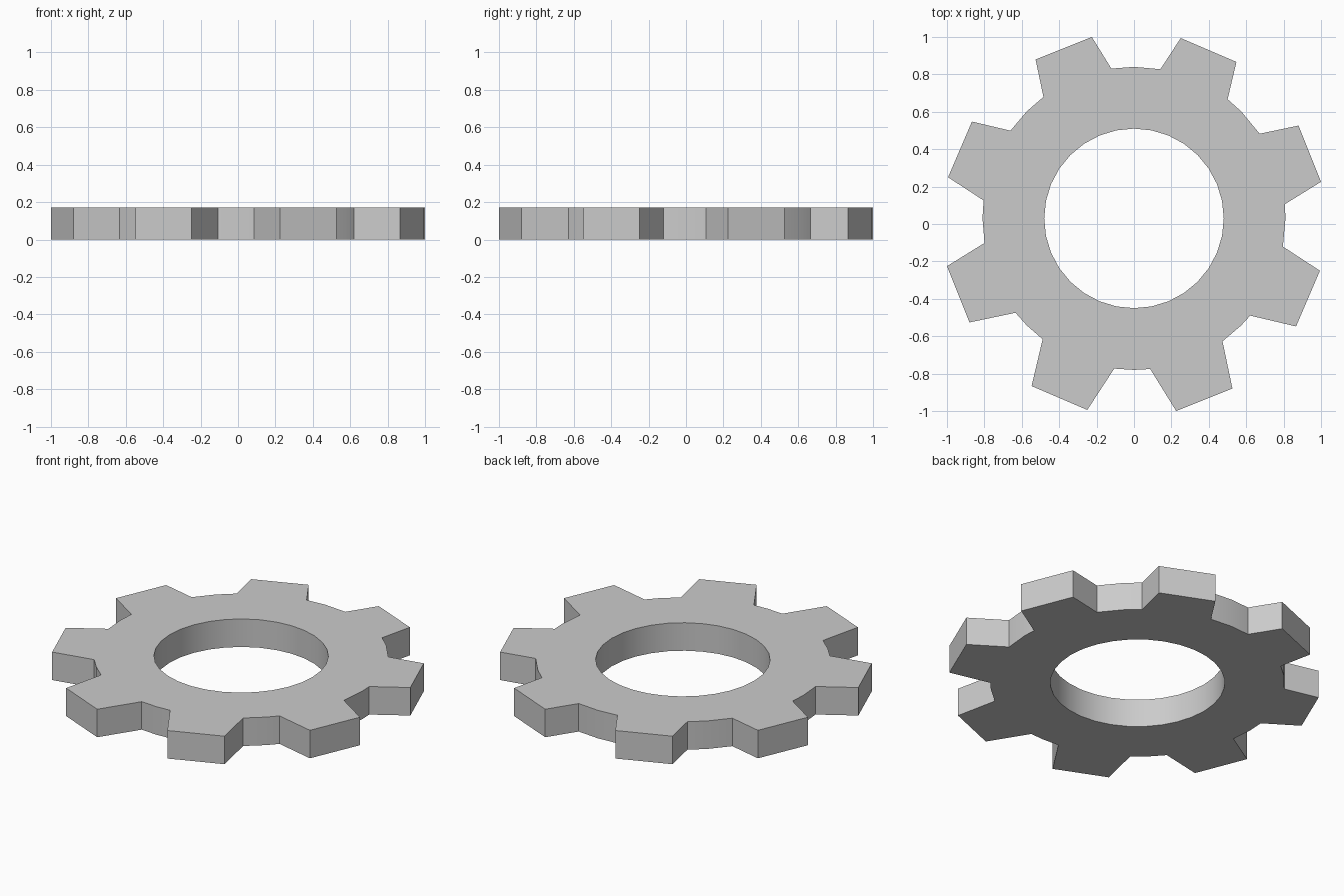
import bpy, math
from mathutils import Vector

if "Cube" in bpy.data.objects:
    bpy.data.objects.remove(bpy.data.objects["Cube"])

TEETH, PHASE, THICK = 8, math.radians(21.8), 0.17
TIP_U, TIP_V, SLOPE = 1.012, 0.162, 0.175      # tooth tip distance, half width, flare
CENTRE = Vector((0, 0.03))                     # ring sits slightly off the tooth centre
ROOT_R, BORE_R, SEGS = 0.81, 0.48, 32


def flank(angle, side):
    """Tip corner of a tooth and the point where its flank meets the root circle."""
    u = Vector((math.cos(angle), math.sin(angle)))
    v = Vector((-u.y, u.x)) * side
    tip = u * TIP_U + v * TIP_V
    d = (v * SLOPE - u).normalized()
    rel = tip - CENTRE
    b = rel.dot(d)
    t = -b - math.sqrt(b * b - rel.dot(rel) + ROOT_R ** 2)
    return tip, tip + d * t


def ring_angle(p):
    return math.atan2(p.y - CENTRE.y, p.x - CENTRE.x)


def on_ring(a, r):
    return CENTRE + Vector((math.cos(a), math.sin(a))) * r


# Outer outline: tapered teeth joined by arcs of the root circle
outer = []
step = math.tau / SEGS
for i in range(TEETH):
    a = PHASE + i * math.tau / TEETH
    tip0, base0 = flank(a, -1)
    tip1, base1 = flank(a, 1)
    outer += [base0, tip0, tip1, base1]
    next_base = flank(a + math.tau / TEETH, -1)[1]
    start = ring_angle(base1)
    end = start + (ring_angle(next_base) - start) % math.tau
    k = math.floor(start / step) + 1
    while k * step < end - 0.01:
        if k * step > start + 0.01:
            outer.append(on_ring(k * step, ROOT_R))
        k += 1

bore = [on_ring(i * step, BORE_R) for i in range(SEGS)]

# Filled and extruded gear plate with the bore as a hole
curve = bpy.data.curves.new("gear_ring", 'CURVE')
curve.dimensions = '2D'
curve.fill_mode = 'BOTH'
curve.extrude = THICK / 2
for pts in (outer, bore):
    s = curve.splines.new('POLY')
    s.points.add(len(pts) - 1)
    for sp, p in zip(s.points, pts):
        sp.co = (p.x, p.y, 0, 1)
    s.use_cyclic_u = True

gear = bpy.data.objects.new("gear_ring", curve)
bpy.context.collection.objects.link(gear)
gear.location.z = THICK / 2
bpy.context.view_layer.objects.active = gear
gear.select_set(True)
bpy.ops.object.convert(target='MESH')

# Weld caps to walls, then smooth only the curved walls
bpy.ops.object.mode_set(mode='EDIT')
bpy.ops.mesh.select_all(action='SELECT')
bpy.ops.mesh.remove_doubles(threshold=0.0005)
bpy.ops.mesh.normals_make_consistent(inside=False)
bpy.ops.object.mode_set(mode='OBJECT')
bpy.ops.object.shade_smooth_by_angle(angle=math.radians(25))
